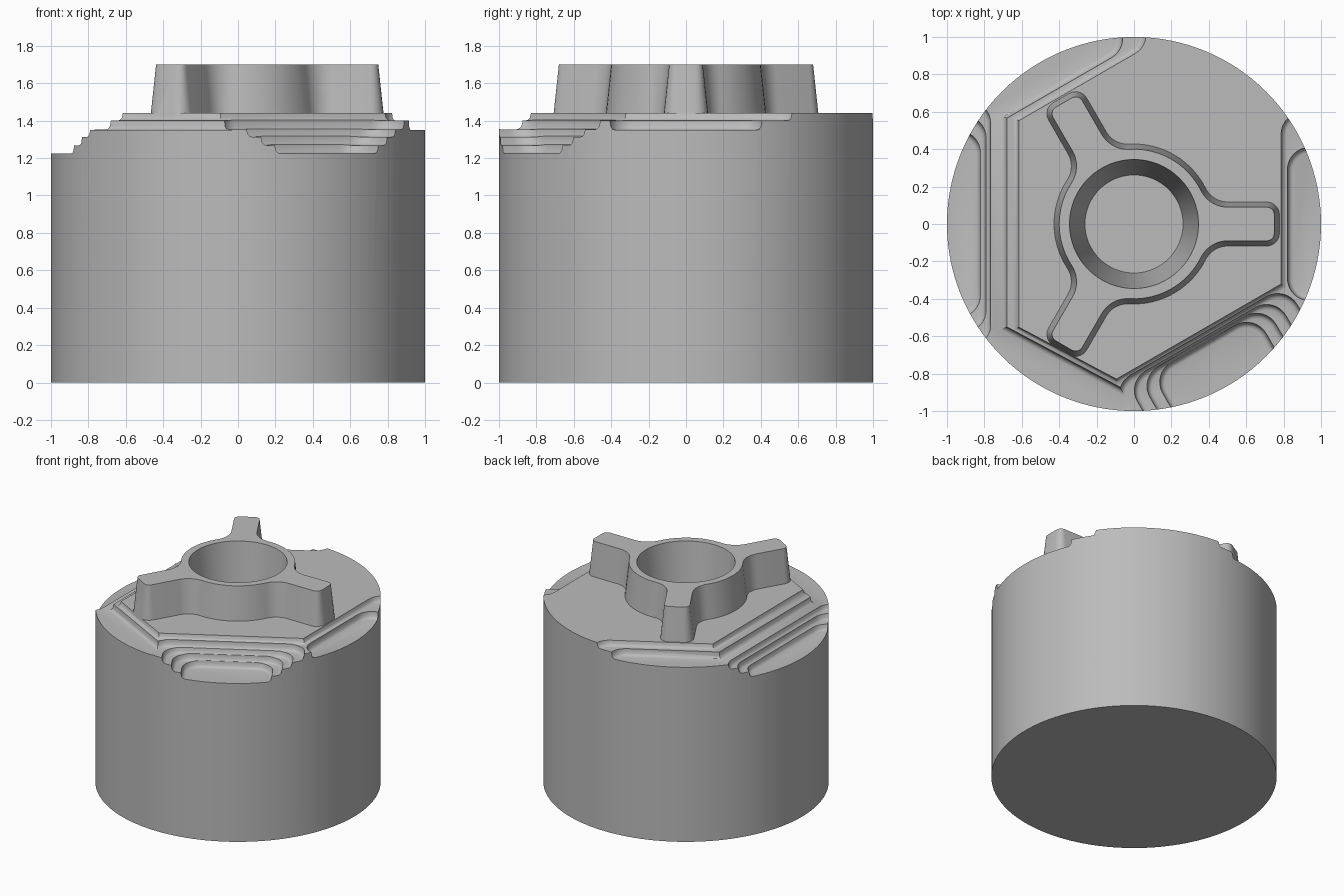
import bpy, bmesh, math

if "Cube" in bpy.data.objects:
    bpy.data.objects.remove(bpy.data.objects["Cube"])

TOP = 1.44
BOSS_TOP = 1.70

grey = bpy.data.materials.new("plain grey")
grey.use_nodes = True
colour = (0.5, 0.5, 0.5, 1)
grey.diffuse_color = colour
grey.node_tree.nodes["Principled BSDF"].inputs["Base Color"].default_value = colour


def arc(cx, cy, r, a0, a1, n):
    """Points along an arc, angles in degrees."""
    return [(cx + r * math.cos(math.radians(a0 + (a1 - a0) * i / n)),
             cy + r * math.sin(math.radians(a0 + (a1 - a0) * i / n)))
            for i in range(n + 1)]


def turn(points, degrees):
    c, s = math.cos(math.radians(degrees)), math.sin(math.radians(degrees))
    return [(x * c - y * s, x * s + y * c) for x, y in points]


def loft(name, levels):
    """Closed solid through matching outlines, given as (points, z) pairs."""
    bm = bmesh.new()
    rings = [[bm.verts.new((x, y, z)) for x, y in pts] for pts, z in levels]
    n = len(rings[0])
    for low, high in zip(rings, rings[1:]):
        for i in range(n):
            j = (i + 1) % n
            bm.faces.new((low[i], low[j], high[j], high[i]))
    bm.faces.new(rings[0][::-1])
    bm.faces.new(rings[-1])
    bmesh.ops.recalc_face_normals(bm, faces=bm.faces)
    mesh = bpy.data.meshes.new(name)
    bm.to_mesh(mesh)
    bm.free()
    mesh.materials.append(grey)
    obj = bpy.data.objects.new(name, mesh)
    bpy.context.collection.objects.link(obj)
    return obj


def combine(target, tool, operation):
    """Boolean the tool into the target, then discard the tool."""
    mod = target.modifiers.new(operation, 'BOOLEAN')
    mod.operation, mod.solver, mod.object = operation, 'EXACT', tool
    graph = bpy.context.evaluated_depsgraph_get()
    result = bpy.data.meshes.new_from_object(target.evaluated_get(graph))
    target.modifiers.clear()
    target.data = result
    bpy.data.objects.remove(tool)


def pocket(angle, edge, half, floor, r=0.12):
    """Round-cornered cutter with a coved foot, open towards the rim."""
    levels = []
    for inset, rise in ((0.03, 0), (0.016, 0.004), (0.006, 0.016), (0, 0.045), (0, 0.4)):
        u, w, c = edge + inset, half - inset, r - inset
        pts = arc(u + c, w - c, c, 90, 180, 8) + arc(u + c, c - w, c, 180, 270, 8)
        pts += [(1.3, -w), (1.3, w)]
        levels.append((turn(pts, angle), floor + rise))
    return loft("pocket_cutter", levels)


def boss_outline(e):
    """Hub with three filleted arms, grown outwards by e."""
    hub, half, fillet, end, corner = 0.40 + e, 0.09 + e, 0.16 - e, 0.75 + e, 0.04 + e
    cx = math.sqrt((hub + fillet) ** 2 - (half + fillet) ** 2)
    a = math.degrees(math.atan2(half + fillet, cx))
    upper = arc(end - corner, half - corner, corner, 0, 90, 5)
    upper += arc(cx, half + fillet, fillet, 270, 180 + a, 9)
    upper += arc(0, 0, hub, a, 60, 6)[1:]
    lower = [(x, -y) for x, y in reversed(upper[:-1])]
    return [p for k in range(3) for p in turn(lower + upper, 120 * k)]


# Round body
circle = arc(0, 0, 1, 0, 360, 128)[:-1]
body = loft("body", [(circle, 0), (circle, TOP)])

# Terraced flats around the rim: angle, then (edge, half width, floor) per step
flats = {
    0: [(0.785, 0.60, 1.40), (0.82, 0.41, 1.35)],
    120: [(0.785, 0.58, 1.40), (0.83, 0.46, 1.35)],
    180: [(0.615, 0.95, 1.40), (0.68, 0.90, 1.352), (0.765, 0.66, 1.312),
          (0.79, 0.58, 1.268), (0.82, 0.50, 1.225)],
    242: [(0.775, 0.61, 1.40), (0.805, 0.47, 1.35)],
    300: [(0.67, 0.64, 1.40), (0.69, 0.54, 1.352), (0.71, 0.46, 1.312),
          (0.725, 0.39, 1.268), (0.74, 0.32, 1.225)],
}
for angle, steps in flats.items():
    for edge, half, floor in steps:
        combine(body, pocket(angle, edge, half, floor), 'DIFFERENCE')

# Three-armed boss with drafted sides
boss = loft("boss", [(boss_outline(0.03), TOP - 0.02), (boss_outline(0.028), TOP),
                     (boss_outline(0), BOSS_TOP)])
combine(body, boss, 'UNION')

# Tapered blind bore
bore = loft("bore_cutter", [(arc(0, 0, r, 0, 360, 64)[:-1], z)
                            for r, z in ((0.262, 0.95), (0.345, BOSS_TOP), (0.356, BOSS_TOP + 0.1))])
combine(body, bore, 'DIFFERENCE')

bpy.ops.object.select_all(action='DESELECT')
body.name = "cylinder_with_boss"
body.select_set(True)
bpy.context.view_layer.objects.active = body
bpy.ops.object.shade_smooth_by_angle(angle=math.radians(35))
